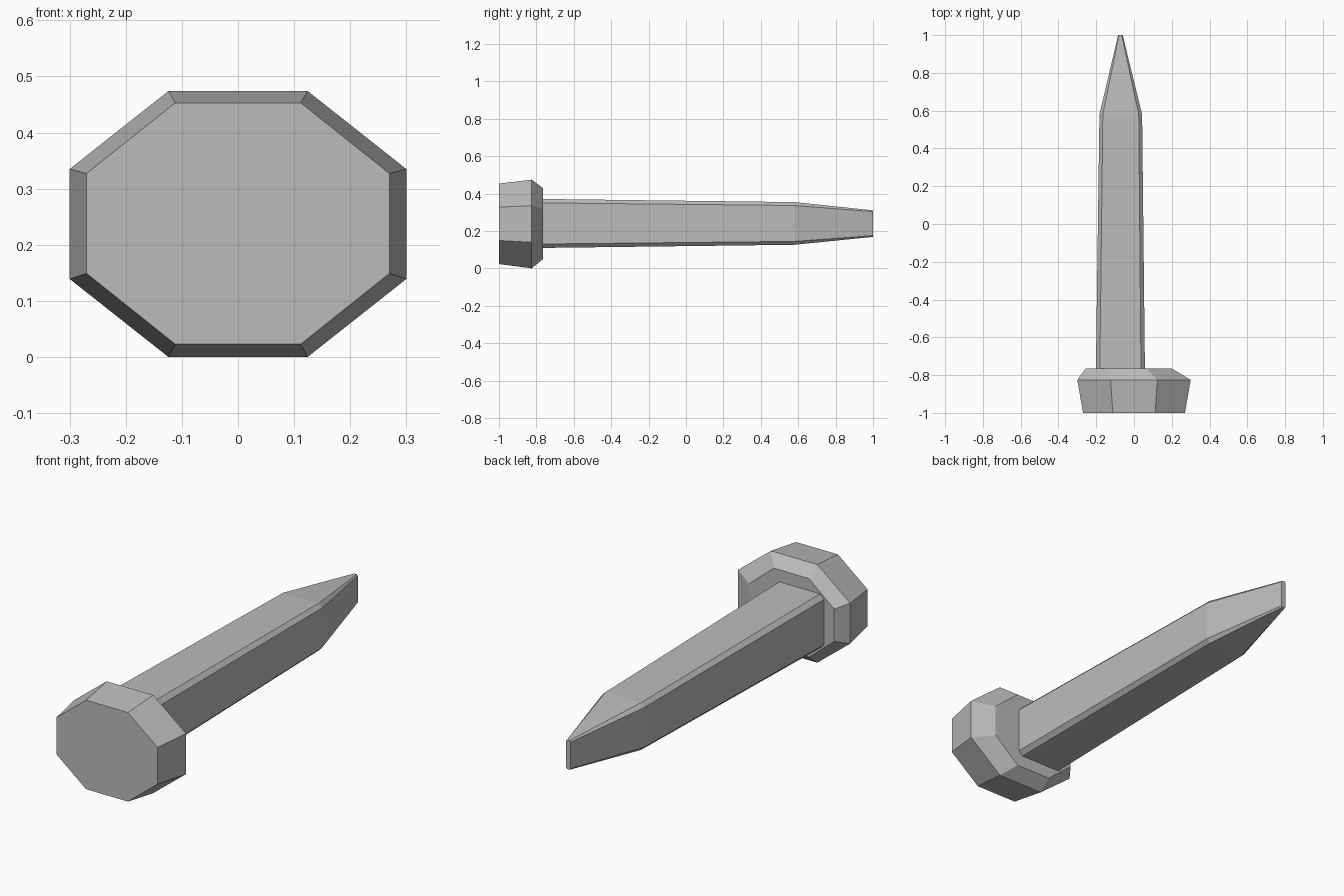
import bpy
import bmesh

cube = bpy.data.objects.get("Cube")
if cube:
    bpy.data.objects.remove(cube, do_unlink=True)

steel = bpy.data.materials.new("grey_steel")
steel.use_nodes = True
COLOUR = (0.5, 0.5, 0.5, 1)
steel.diffuse_color = COLOUR
steel.node_tree.nodes["Principled BSDF"].inputs["Base Color"].default_value = COLOUR


def octagon(cx, cz, w, h, flat_w, flat_h):
    """Eight (x, z) corners of a rectangle with cut corners, in half sizes."""
    corners = [(flat_w, h), (w, flat_h), (w, -flat_h), (flat_w, -h),
               (-flat_w, -h), (-w, -flat_h), (-w, flat_h), (-flat_w, h)]
    return [(cx + x, cz + z) for x, z in corners]


def loft(name, sections):
    """Bridge octagonal sections along y and cap both ends."""
    bm = bmesh.new()
    rings = [[bm.verts.new((x, y, z)) for x, z in octagon(*shape)]
             for y, *shape in sections]
    for a, b in zip(rings, rings[1:]):
        for i in range(8):
            j = (i + 1) % 8
            bm.faces.new((a[i], a[j], b[j], b[i]))
    bm.faces.new(rings[0])
    bm.faces.new(rings[-1])
    bmesh.ops.recalc_face_normals(bm, faces=bm.faces)
    mesh = bpy.data.meshes.new(name)
    bm.to_mesh(mesh)
    bm.free()
    mesh.materials.append(steel)
    obj = bpy.data.objects.new(name, mesh)
    bpy.context.collection.objects.link(obj)


# Sections: y, centre x, centre z, half width, half height, flat half sizes
# Flared head with a bevelled back rim
loft("head", [
    (-1.0, 0, 0.238, 0.27, 0.215, 0.112, 0.089),
    (-0.825, 0, 0.237, 0.30, 0.237, 0.124, 0.098),
    (-0.765, -0.028, 0.239, 0.228, 0.19, 0.094, 0.078),
])

# Tapered shank ending in a chisel tip
loft("shank", [
    (-0.78, -0.072, 0.24, 0.130, 0.131, 0.109, 0.110),
    (0.58, -0.070, 0.24, 0.113, 0.114, 0.095, 0.096),
    (1.0, -0.072, 0.239, 0.012, 0.071, 0.007, 0.064),
])
